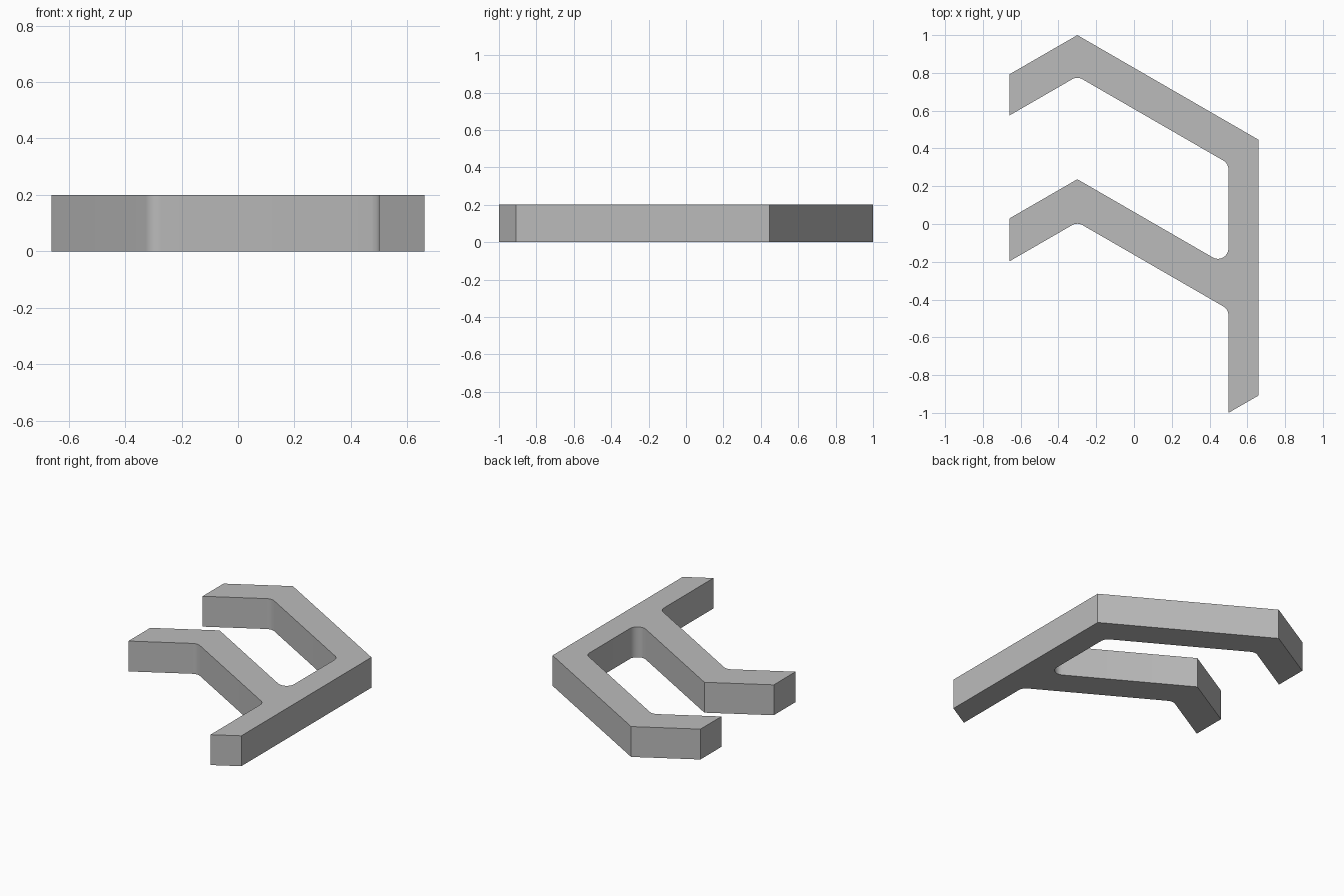
import bpy
import bmesh
import math
from mathutils import Vector

cube = bpy.data.objects.get("Cube")
if cube:
    bpy.data.objects.remove(cube, do_unlink=True)

THICKNESS = 0.2
FILLET = 0.055
X = 0.66          # outer edges in x
PEAK = -0.3       # x of both arm bends
POST = 0.5        # inner face of the post
SLOPE = math.tan(math.radians(30))


def fillet(before, corner, after, radius, steps=8):
    """Arc points that round one corner of the outline."""
    a, c, b = Vector(before), Vector(corner), Vector(after)
    u, v = (a - c).normalized(), (b - c).normalized()
    half = u.angle(v) / 2
    centre = c + (u + v).normalized() * radius / math.sin(half)
    start = c + u * radius / math.tan(half) - centre
    end = c + v * radius / math.tan(half) - centre
    sweep = math.pi - 2 * half
    return [centre + (start * math.sin(sweep * (1 - i / steps))
                      + end * math.sin(sweep * i / steps)) / math.sin(sweep)
            for i in range(steps + 1)]


def arm(top, bottom):
    """Outer edge, slanted tip and rounded inner edge of a bent arm."""
    drop = (X + PEAK) * SLOPE
    fall = (POST - PEAK) * SLOPE
    return [(PEAK, top, False), (-X, top - drop, False),
            (-X, bottom - drop, False), (PEAK, bottom, True),
            (POST, bottom - fall, True)]


# Outline: post foot, upper arm, inner crotch, lower arm
corners = [(POST, -1, False), (X, -1 + (X - POST) * SLOPE, False),
           (X, 1 - (X - PEAK) * SLOPE, False)]
corners += arm(1.0, 0.782)
corners.append((POST, 0.237 - (POST - PEAK) * SLOPE, True))
corners += arm(0.237, 0.01)

outline = []
for i, (x, y, rounded) in enumerate(corners):
    if rounded:
        nxt = corners[(i + 1) % len(corners)]
        outline += fillet(corners[i - 1][:2], (x, y), nxt[:2], FILLET)
    else:
        outline.append(Vector((x, y)))

# Extrude the outline into a solid bracket
bm = bmesh.new()
base = bm.faces.new([bm.verts.new((p.x, p.y, 0)) for p in outline])
walls = bmesh.ops.extrude_face_region(bm, geom=[base], use_keep_orig=True)
top_verts = [g for g in walls["geom"] if isinstance(g, bmesh.types.BMVert)]
bmesh.ops.translate(bm, verts=top_verts, vec=(0, 0, THICKNESS))
bmesh.ops.recalc_face_normals(bm, faces=bm.faces)
mesh = bpy.data.meshes.new("two_arm_bracket")
bm.to_mesh(mesh)
bm.free()
bracket = bpy.data.objects.new("two_arm_bracket", mesh)
bpy.context.collection.objects.link(bracket)

# Plain grey finish
grey = bpy.data.materials.new("plain_grey")
grey.use_nodes = True
colour = (0.5, 0.5, 0.5, 1)
grey.diffuse_color = colour
grey.node_tree.nodes["Principled BSDF"].inputs["Base Color"].default_value = colour
mesh.materials.append(grey)

# Smooth fillets, crisp edges
bpy.ops.object.select_all(action='DESELECT')
bracket.select_set(True)
bpy.context.view_layer.objects.active = bracket
bpy.ops.object.shade_smooth_by_angle(angle=math.radians(30))
